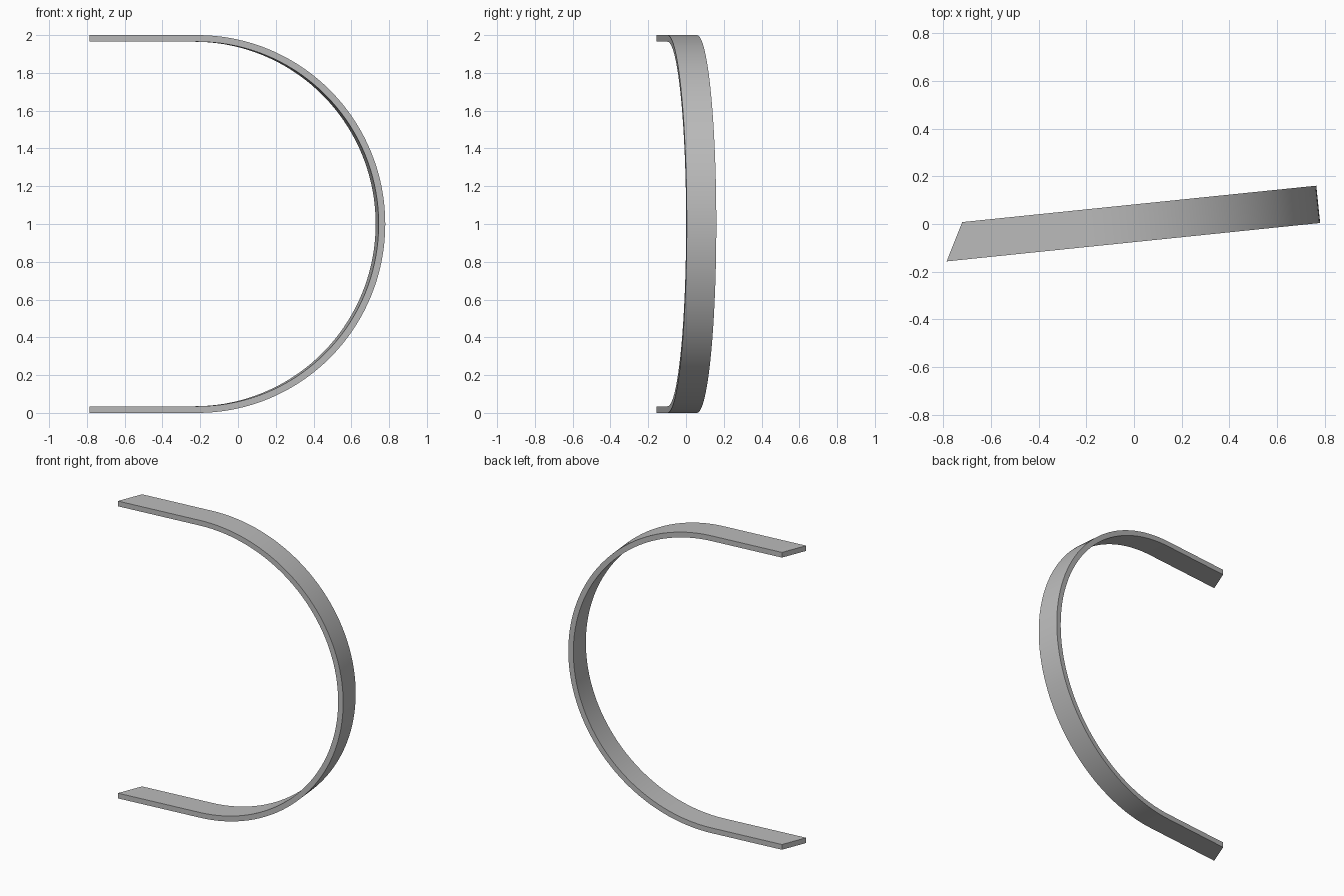
import bpy, bmesh, math
from mathutils import Matrix, Vector

cube = bpy.data.objects.get("Cube")
if cube:
    bpy.data.objects.remove(cube)

RADIUS, THICK, WIDTH = 1.0, 0.035, 0.157
FRONT_END, BACK_END = -0.573, -0.491   # skewed cut of the straight ends
TURN = math.radians(5.87)
STEPS = 72

# One grey material
grey = bpy.data.materials.new("plain grey")
grey.use_nodes = True
colour = (0.5, 0.5, 0.5, 1)
grey.diffuse_color = colour
grey.node_tree.nodes["Principled BSDF"].inputs["Base Color"].default_value = colour


def section(bm, direction, end=False):
    """Four corners of the strip where it meets the given angle or cut end."""
    ring = []
    for r, depth in ((RADIUS, 0), (RADIUS, WIDTH),
                     (RADIUS - THICK, WIDTH), (RADIUS - THICK, 0)):
        x = r * math.cos(direction)
        if end:
            x = BACK_END if depth else FRONT_END
        ring.append(bm.verts.new((x, depth, r * math.sin(direction))))
    return ring


# U-shaped strip: straight end, half circle, straight end
bm = bmesh.new()
quarter = math.pi / 2
rings = [section(bm, quarter, end=True)]
rings += [section(bm, quarter - math.pi * i / STEPS) for i in range(STEPS + 1)]
rings.append(section(bm, -quarter, end=True))
for a, b in zip(rings, rings[1:]):
    for i in range(4):
        j = (i + 1) % 4
        bm.faces.new((a[i], a[j], b[j], b[i]))
bm.faces.new(rings[0])
bm.faces.new(rings[-1])
bmesh.ops.recalc_face_normals(bm, faces=bm.faces)

# Turn the strip slightly and place it
place = Matrix.Translation(Vector((-0.215, -0.098, RADIUS)))
bm.transform(place @ Matrix.Rotation(TURN, 4, "Z"))

mesh = bpy.data.meshes.new("curved_strip")
bm.to_mesh(mesh)
bm.free()
mesh.materials.append(grey)
strip = bpy.data.objects.new("curved_strip", mesh)
bpy.context.collection.objects.link(strip)

bpy.ops.object.select_all(action="DESELECT")
strip.select_set(True)
bpy.context.view_layer.objects.active = strip
bpy.ops.object.shade_smooth_by_angle(angle=math.radians(30))
